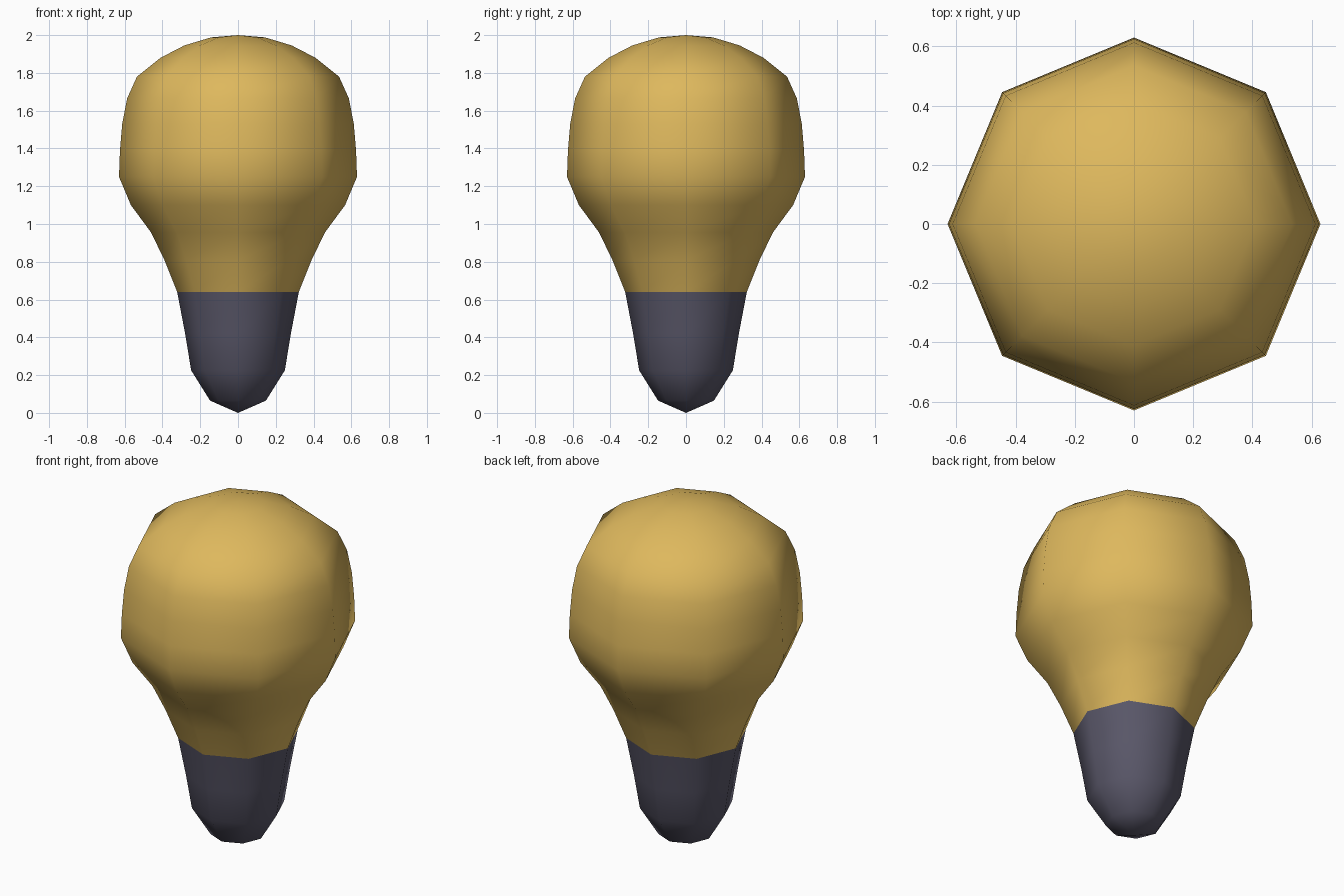
import bpy, bmesh
from math import cos, sin, pi

if "Cube" in bpy.data.objects:
    bpy.data.objects.remove(bpy.data.objects["Cube"])

SIDES = 8


def lathe(name, profile, color):
    """Revolve (radius, z) points into an eight-sided smooth shell; radius 0 makes a pole."""
    bm = bmesh.new()
    rings = []
    for r, z in profile:
        if r == 0:
            rings.append([bm.verts.new((0, 0, z))] * SIDES)
        else:
            rings.append([bm.verts.new((r * cos(2 * pi * i / SIDES), r * sin(2 * pi * i / SIDES), z))
                          for i in range(SIDES)])
    for low, high in zip(rings, rings[1:]):
        for i in range(SIDES):
            j = (i + 1) % SIDES
            corners = list(dict.fromkeys((low[i], low[j], high[j], high[i])))
            bm.faces.new(corners).smooth = True
    bmesh.ops.recalc_face_normals(bm, faces=bm.faces)
    mesh = bpy.data.meshes.new(name)
    bm.to_mesh(mesh)
    bm.free()
    mat = bpy.data.materials.new(name + "_colour")
    mat.diffuse_color = color
    mat.use_nodes = True
    mat.node_tree.nodes["Principled BSDF"].inputs["Base Color"].default_value = mat.diffuse_color
    mesh.materials.append(mat)
    obj = bpy.data.objects.new(name, mesh)
    bpy.context.collection.objects.link(obj)
    return obj


# Dark screw base with pointed tip
lathe("bulb_base",
      [(0, 0), (0.148, 0.065), (0.248, 0.225), (0.28, 0.42), (0.322, 0.64)],
      (0.10, 0.095, 0.14, 1))

# Yellow glass bulb
lathe("bulb_glass",
      [(0.322, 0.64), (0.39, 0.81), (0.46, 0.955), (0.567, 1.10), (0.63, 1.25),
       (0.625, 1.39), (0.613, 1.53), (0.587, 1.665), (0.535, 1.78), (0.41, 1.88),
       (0.285, 1.945), (0.143, 1.988), (0, 2.0)],
      (0.73, 0.48, 0.11, 1))
